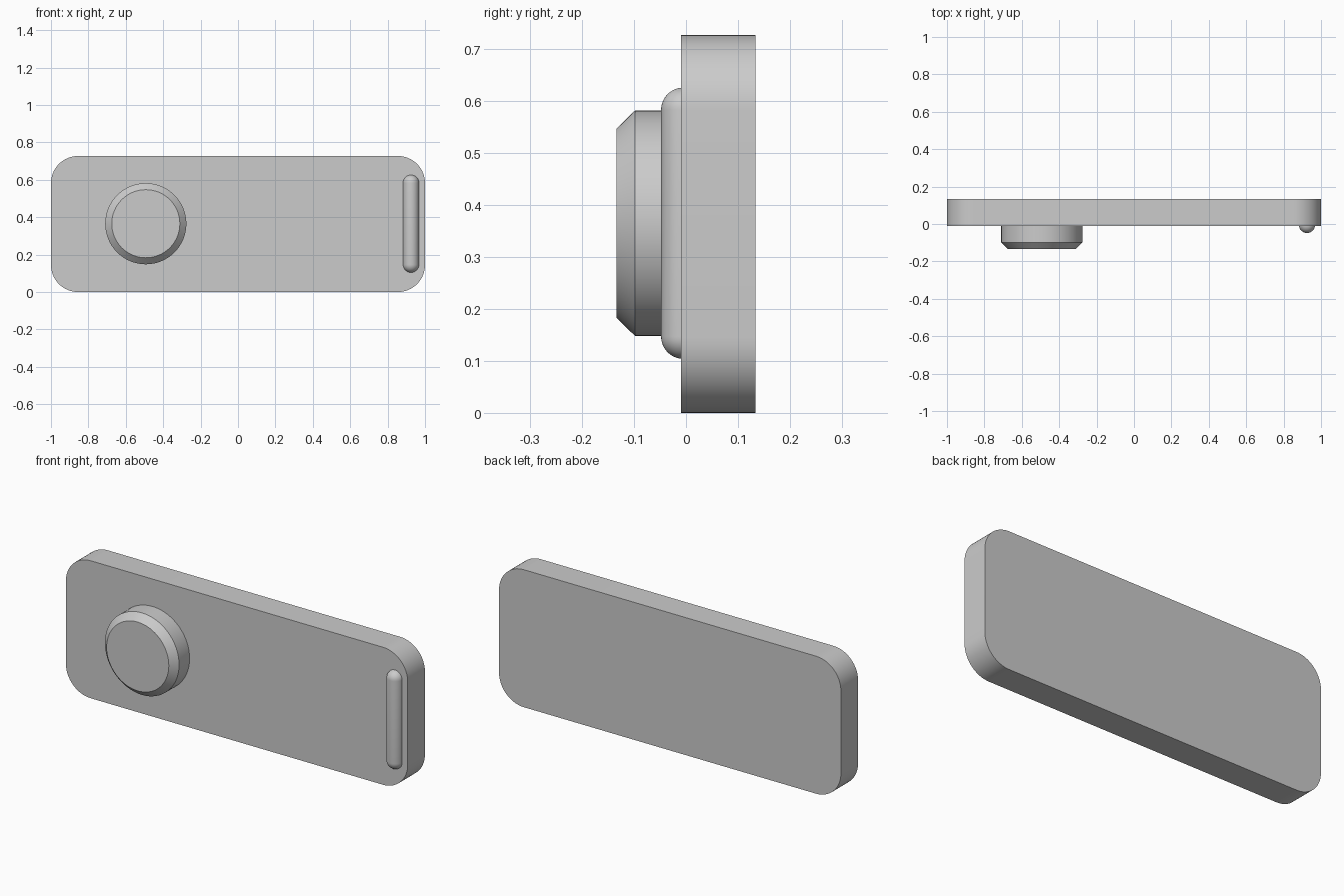
import bpy, bmesh
from math import pi, sin, cos, radians
from mathutils import Matrix

cube = bpy.data.objects.get("Cube")
if cube:
    bpy.data.objects.remove(cube, do_unlink=True)

grey = bpy.data.materials.new("plain_grey")
grey.use_nodes = True
colour = (0.6, 0.6, 0.6, 1)
grey.diffuse_color = colour
grey.node_tree.nodes["Principled BSDF"].inputs["Base Color"].default_value = colour


def finish(name, bm):
    bmesh.ops.recalc_face_normals(bm, faces=bm.faces[:])
    mesh = bpy.data.meshes.new(name)
    bm.to_mesh(mesh)
    bm.free()
    mesh.materials.append(grey)
    obj = bpy.data.objects.new(name, mesh)
    bpy.context.collection.objects.link(obj)
    bpy.ops.object.select_all(action='DESELECT')
    bpy.context.view_layer.objects.active = obj
    obj.select_set(True)
    bpy.ops.object.shade_smooth_by_angle(angle=radians(30))
    return obj


def arc(cx, cz, r, start, end, steps):
    angles = [start + (end - start) * i / steps for i in range(steps + 1)]
    return [(cx + r * cos(a), cz + r * sin(a)) for a in angles]


def lathe(name, profile, matrix, segments=64):
    """Spin a (radius, height) profile about z, then place it."""
    bm = bmesh.new()
    verts = [bm.verts.new((r, 0, h)) for r, h in profile]
    edges = [bm.edges.new(pair) for pair in zip(verts, verts[1:])]
    bmesh.ops.spin(bm, geom=verts + edges, axis=(0, 0, 1), cent=(0, 0, 0),
                   angle=2 * pi, steps=segments)
    bmesh.ops.remove_doubles(bm, verts=bm.verts[:], dist=0.0001)
    bmesh.ops.transform(bm, matrix=matrix, verts=bm.verts[:])
    return finish(name, bm)


# Rounded rectangular body, extruded from front to back
height, radius, front, back = 0.727, 0.145, -0.01, 0.134
outline = []
for i, (sx, sz) in enumerate([(1, 1), (-1, 1), (-1, -1), (1, -1)]):
    outline += arc(sx * (1 - radius), height / 2 + sz * (height / 2 - radius),
                   radius, i * pi / 2, (i + 1) * pi / 2, 16)
bm = bmesh.new()
face = bm.faces.new([bm.verts.new((x, front, z)) for x, z in outline])
extruded = bmesh.ops.extrude_face_region(bm, geom=[face], use_keep_orig=True)
moved = [v for v in extruded["geom"] if isinstance(v, bmesh.types.BMVert)]
bmesh.ops.translate(bm, verts=moved, vec=(0, back - front, 0))
finish("body", bm)

# Round knob with a chamfered front rim
facing_front = Matrix.Rotation(pi / 2, 4, 'X')
lathe("knob", [(0, -0.01), (0.217, -0.01), (0.217, 0.098), (0.182, 0.134), (0, 0.134)],
      Matrix.Translation((-0.493, 0, 0.365)) @ facing_front)

# Upright bar with domed ends, half sunk into the front
r, half = 0.043, 0.261
bar = arc(0, r - half, r, -pi / 2, 0, 10) + arc(0, half - r, r, 0, pi / 2, 10)
lathe("bar_handle", bar, Matrix.Translation((0.925, -0.005, 0.365)), 40)
